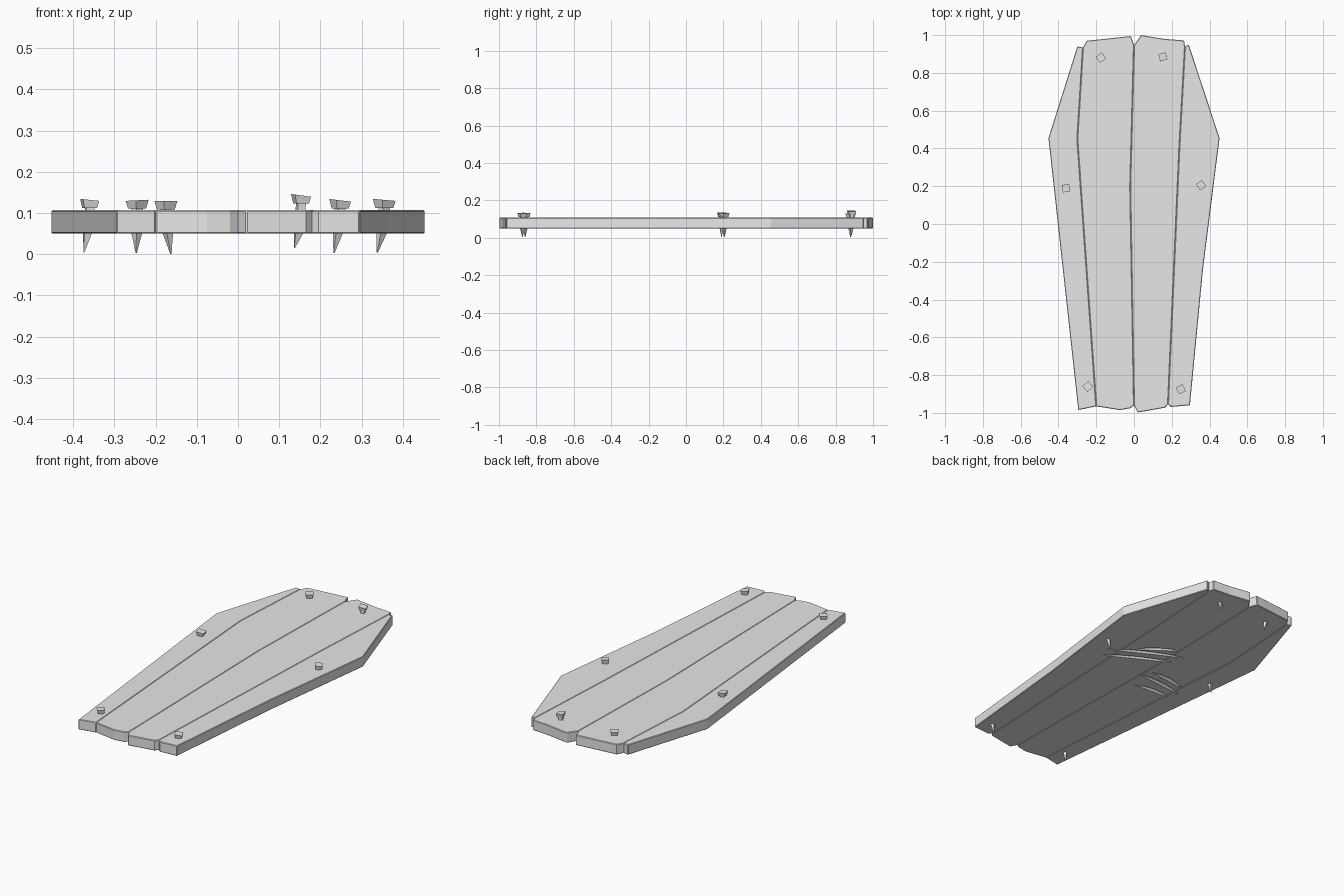
import bpy, bmesh, math
from mathutils import Vector, Matrix

cube = bpy.data.objects.get("Cube")
if cube:
    bpy.data.objects.remove(cube, do_unlink=True)

grey = bpy.data.materials.new("plain grey")
grey.use_nodes = True
grey.diffuse_color = (0.8, 0.8, 0.8, 1)
grey.node_tree.nodes["Principled BSDF"].inputs["Base Color"].default_value = (0.8, 0.8, 0.8, 1)

BOTTOM, TOP = 0.05, 0.107


def make_object(name, bm):
    bmesh.ops.recalc_face_normals(bm, faces=bm.faces)
    mesh = bpy.data.meshes.new(name)
    bm.to_mesh(mesh)
    bm.free()
    mesh.materials.append(grey)
    obj = bpy.data.objects.new(name, mesh)
    bpy.context.collection.objects.link(obj)
    return obj


def skin_rings(bm, rings):
    """Closed skin through a stack of square rings."""
    loops = [[bm.verts.new(p) for p in ring] for ring in rings]
    for a, b in zip(loops, loops[1:]):
        for i in range(4):
            j = (i + 1) % 4
            bm.faces.new((a[i], a[j], b[j], b[i]))
    bm.faces.new(loops[0])
    bm.faces.new(loops[-1])


# Claw marks: flattened spindles that gouge the underside
marks = [((0.27, 0.06), (-0.07, 0.24)), ((0.29, 0.125), (-0.09, 0.32)),
         ((0.18, 0.21), (-0.02, 0.36)), ((-0.01, 0.03), (-0.31, 0.0)),
         ((-0.07, -0.07), (-0.28, -0.06)), ((-0.05, 0.09), (-0.28, 0.06))]
bm = bmesh.new()
for start, end in marks:
    a, b = Vector((*start, BOTTOM)), Vector((*end, BOTTOM))
    side = (b - a).cross(Vector((0, 0, 1))).normalized()
    rings = []
    for t, s in ((0, 0.05), (0.25, 0.8), (0.5, 1), (0.75, 0.8), (1, 0.05)):
        # a slight bow along the stroke
        c = a.lerp(b, t) + side * 0.05 * t * (1 - t)
        w, d = side * 0.013 * s, Vector((0, 0, 0.014 * s))
        rings.append((c + w, c + d, c - w, c - d))
    skin_rings(bm, rings)
cutter = make_object("claw_mark_cutter", bm)
cutter.hide_render = True
cutter.hide_viewport = True
cutter.display_type = 'WIRE'

# Joints between planks, from head to foot
joint_right = [(-0.27, 0.935), (-0.30, 0.45), (-0.20, -0.965)]
joint_middle = [(0, 0.945), (-0.02, 0.2), (0, -0.96)]
joint_left = [(0.27, 0.94), (0.24, 0.4), (0.18, -0.955)]
edge_right = [(-0.30, 0.94), (-0.453, 0.455), (-0.295, -0.985)]
edge_left = [(0.29, 0.95), (0.453, 0.455), (0.365, -0.24), (0.296, -0.96)]

# Planks: two long sides joined by ragged foot and head ends
planks = [
    ("outer_right_plank", edge_right, [], joint_right, []),
    ("inner_right_plank", joint_right, [(-0.075, -0.985), (-0.02, -0.975)],
     joint_middle, [(-0.016, 0.995), (-0.25, 0.97)]),
    ("inner_left_plank", joint_middle, [(0.02, -0.998), (0.165, -0.972)],
     joint_left, [(0.265, 0.972), (0.16, 0.98), (0.037, 1.0)]),
    ("outer_left_plank", joint_left, [(0.195, -0.968)], edge_left, []),
]
for name, side_a, foot, side_b, head in planks:
    outline = side_a + foot + side_b[::-1] + head
    bm = bmesh.new()
    face = bm.faces.new([bm.verts.new((x, y, BOTTOM)) for x, y in outline])
    grown = bmesh.ops.extrude_face_region(bm, geom=[face])
    top = [v for v in grown["geom"] if isinstance(v, bmesh.types.BMVert)]
    bmesh.ops.translate(bm, verts=top, vec=(0, 0, TOP - BOTTOM))
    plank = make_object(name, bm)
    bevel = plank.modifiers.new("worn edges", 'BEVEL')
    bevel.width, bevel.segments = 0.003, 1
    bevel.limit_method, bevel.angle_limit = 'ANGLE', math.radians(60)
    cut = plank.modifiers.new("claw marks", 'BOOLEAN')
    cut.operation, cut.solver, cut.object = 'DIFFERENCE', 'EXACT', cutter


# Nails: flared square head, thin shank and leaning point
def nail(name, x, y, turn, tip_x, lift=0.0, tilt=0.0):
    spin = Matrix.Rotation(math.radians(turn), 3, 'Z')
    lean = Matrix.Rotation(math.radians(tilt), 3, 'Y')

    def ring(cx, z, half, tilted=False):
        pts = []
        for i, j in ((-1, -1), (1, -1), (1, 1), (-1, 1)):
            p = spin @ Vector((i * half, j * half, 0))
            if tilted:
                p = lean @ p
            pts.append(p + Vector((cx, y, z)))
        return pts

    under = TOP + 0.002 + lift
    bm = bmesh.new()
    skin_rings(bm, [ring(x, under + 0.02, 0.02, True), ring(x, under, 0.0155),
                    ring(x, under, 0.010), ring(x + (tip_x - x) * 0.4, BOTTOM, 0.009),
                    ring(tip_x, 0.001 + lift, 0.001)])
    make_object(name, bm)


nail("head_right_nail", -0.175, 0.88, 35, -0.163)
nail("head_left_nail", 0.153, 0.885, 15, 0.137, lift=0.014, tilt=8)
nail("middle_right_nail", -0.36, 0.19, 10, -0.374, lift=0.003, tilt=6)
nail("middle_left_nail", 0.355, 0.205, 35, 0.338, lift=0.003, tilt=5)
nail("foot_right_nail", -0.245, -0.86, 40, -0.247, lift=0.002, tilt=-3)
nail("foot_left_nail", 0.248, -0.875, 25, 0.233, lift=0.002, tilt=7)
